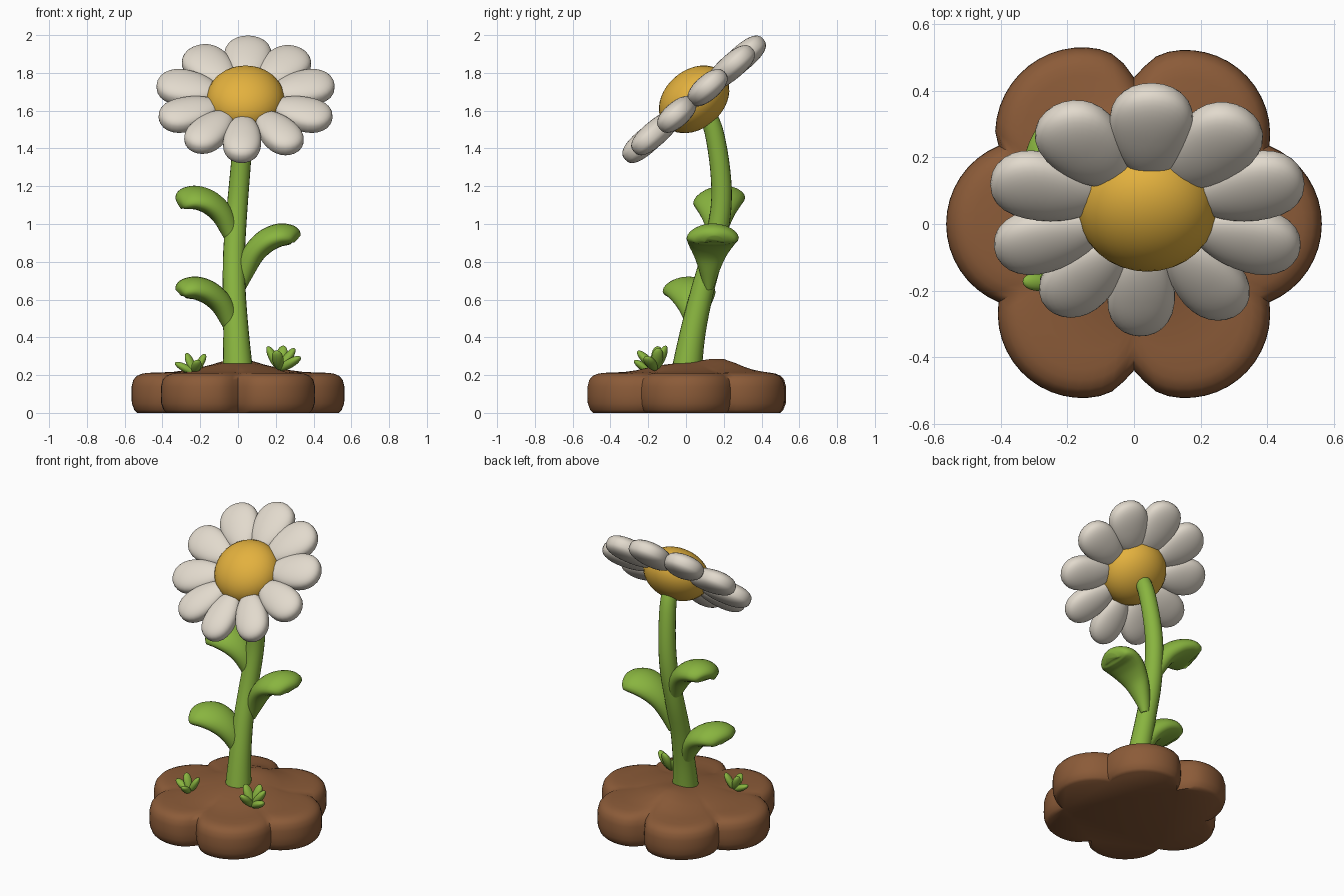
import bpy, bmesh, math
from mathutils import Vector, Matrix

if "Cube" in bpy.data.objects:
    bpy.data.objects.remove(bpy.data.objects["Cube"])


def material(name, rgb):
    m = bpy.data.materials.new(name)
    m.diffuse_color = (*rgb, 1)
    m.use_nodes = True
    m.node_tree.nodes["Principled BSDF"].inputs["Base Color"].default_value = m.diffuse_color
    return m


BROWN = material("soil brown", (0.26, 0.105, 0.04))
GREEN = material("leaf green", (0.25, 0.46, 0.05))
YELLOW = material("centre yellow", (0.77, 0.44, 0.048))
WHITE = material("petal white", (0.76, 0.70, 0.61))


def finish(name, bm, mat, angle=60):
    bmesh.ops.recalc_face_normals(bm, faces=bm.faces[:])
    me = bpy.data.meshes.new(name)
    bm.to_mesh(me)
    bm.free()
    me.materials.append(mat)
    ob = bpy.data.objects.new(name, me)
    bpy.context.collection.objects.link(ob)
    bpy.ops.object.select_all(action='DESELECT')
    ob.select_set(True)
    bpy.context.view_layer.objects.active = ob
    bpy.ops.object.shade_smooth_by_angle(angle=math.radians(angle))
    return ob


def loft(name, rings, mat, angle=60):
    """Skin a list of equal closed rings and cap both ends."""
    bm = bmesh.new()
    vs = [[bm.verts.new(p) for p in r] for r in rings]
    n = len(rings[0])
    for a, b in zip(vs, vs[1:]):
        for i in range(n):
            j = (i + 1) % n
            bm.faces.new((a[i], a[j], b[j], b[i]))
    bm.faces.new(vs[0])
    bm.faces.new(vs[-1])
    return finish(name, bm, mat, angle)


def smooth_path(pts, steps=4):
    """Catmull-Rom resampling of tuples of any length."""
    out = []
    for i in range(len(pts) - 1):
        p = [pts[max(0, min(len(pts) - 1, i + k))] for k in (-1, 0, 1, 2)]
        for s in range(steps):
            t = s / steps
            out.append(tuple(0.5 * (2 * b + (c - a) * t + (2 * a - 5 * b + 4 * c - d) * t * t
                                    + (3 * b - a - 3 * c + d) * t ** 3) for a, b, c, d in zip(*p)))
    return out + [pts[-1]]


def ellipsoid(name, mat, matrix, shape):
    """Unit sphere reshaped by a function, then placed."""
    bm = bmesh.new()
    bmesh.ops.create_uvsphere(bm, u_segments=28, v_segments=20, radius=1)
    for v in bm.verts:
        v.co = matrix @ Vector(shape(v.co))
    return finish(name, bm, mat, 80)


# soil base: six merged round lobes with a low mound on top
def lobe_ring(z, inset, scale=1.0):
    ring = []
    for lobe in range(6):
        for k in range(16):
            phi = math.radians(-30 + 60 * k / 16)
            th = math.radians(60 * lobe) + phi
            big = 0.008 if lobe == 2 and k else 0
            rad = 0.254 + big - inset
            r = 0.31 * math.cos(phi) + math.sqrt(rad ** 2 - (0.31 * math.sin(phi)) ** 2)
            r -= 0.03 * math.exp(-(math.cos(th) / 0.09) ** 2)   # deeper front and back notches
            r += (0.43 - r) * min(1, 2 * (1 - scale))           # creases fade into the round mound
            x, y = r * scale * math.cos(th), r * scale * math.sin(th)
            bump = 0.045 * math.exp(-((x / 0.15) ** 2 + ((y - 0.21) / 0.14) ** 2)) if z > 0.2 else 0
            ring.append((x, y, z + bump))
    return ring


profile = [(0, .03), (.015, .015), (.05, .002), (.09, 0), (.14, .001), (.175, .01), (.196, .028), (.207, .055), (.212, .085)]
rings = [lobe_ring(z, d) for z, d in profile]
rings += [lobe_ring(z, .085, s) for z, s in [(.214, .88), (.217, .76), (.226, .62), (.241, .46), (.253, .3), (.26, .16), (.263, .03)]]
loft("soil_base", rings, BROWN, 50)

# stem: tapered, gently curved tube (x, y, z, radius)
path = smooth_path([(0, 0, .2, .082), (-.01, .035, .42, .068), (-.02, .085, .64, .061), (-.02, .145, .86, .058),
                    (-.005, .185, 1.08, .055), (.012, .182, 1.28, .053), (.03, .145, 1.5, .05), (.04, .09, 1.62, .045)])
rings = []
for i, p in enumerate(path):
    t = Vector(path[min(i + 1, len(path) - 1)][:3]) - Vector(path[max(i - 1, 0)][:3])
    u = Vector((0, 1, 0)).cross(t).normalized()
    v = t.cross(u).normalized()
    rings.append([Vector(p[:3]) + p[3] * (u * math.cos(a) + v * math.sin(a))
                  for a in [2 * math.pi * k / 20 for k in range(20)]])
loft("stem", rings, GREEN)

# leaves: (outward, up, half width, half thickness), thick with drooping edges
LEAF = smooth_path([(.01, -.03, .025, .03), (.042, .065, .055, .05), (.085, .15, .09, .059), (.145, .207, .122, .063),
                    (.21, .234, .137, .062), (.26, .235, .132, .057), (.295, .225, .108, .046), (.312, .212, .05, .02)])


def leaf(name, side, z0, y0, y1, rise=0, roll=0):
    rings = []
    for i, (d, h, w, th) in enumerate(LEAF):
        a, b = LEAF[max(i - 1, 0)], LEAF[min(i + 1, len(LEAF) - 1)]
        t = Vector((b[0] - a[0], 0, b[1] - a[1])).normalized()
        nrm = Vector((-t.z, 0, t.x))
        f = d / .315
        c = Vector((d, y0 + (y1 - y0) * f, z0 + h + rise * f))
        ring = []
        for k in range(24):
            an = 2 * math.pi * k / 24
            p = c + Vector((0, w * math.cos(an), roll * f * math.cos(an)))
            p += nrm * (th * math.sin(an) - .022 * f * (math.cos(an) ** 2 - .3))
            ring.append((p.x * side, p.y, p.z))
        rings.append(ring)
    loft(name, rings, GREEN)


leaf("leaf_low_left", -1, .42, .055, 0)
leaf("leaf_high_left", -1, .90, .165, .18, 0, .02)
leaf("leaf_right", 1, .69, .12, .15, .015)

# flower head: disc and ten plump petals tilted towards the front
HEAD = Matrix.Translation((.04, .043, 1.66)) @ Matrix.Rotation(math.radians(41), 4, 'X')
ellipsoid("flower_centre", YELLOW, HEAD, lambda p: (p.x * .207, p.y * .207, p.z * .155))


def plump(v, power):
    return math.copysign(abs(v) ** power, v)


for i, ang in enumerate([88, 52, 16, -21, -57, -93, -126, -159, 164, 126]):
    half = .111 + .012 * math.sin(math.radians(ang))
    ellipsoid(f"petal_{i + 1}", WHITE, HEAD @ Matrix.Rotation(math.radians(ang), 4, 'Z'),
              lambda p: (.314 + .172 * plump(p.x, .93), p.y * half * (1 + .22 * p.x),
                         plump(p.z, .75) * .066 * (1 + .12 * p.x)))

# grass tufts: blades fanned out as (azimuth, lean)
for side, root, size, blades in [
        ("right", (.22, -.16, .23), 1.0, [(170, 28), (10, 36), (-25, 62), (-100, 45), (70, 25)]),
        ("left", (-.23, -.18, .21), .85, [(15, 30), (175, 62), (-80, 55), (150, 25)])]:
    for i, (az, lean) in enumerate(blades):
        m = (Matrix.Translation(root) @ Matrix.Rotation(math.radians(az), 4, 'Z')
             @ Matrix.Rotation(math.radians(lean), 4, 'Y') @ Matrix.Scale(size, 4))
        ellipsoid(f"grass_{side}_{i + 1}", GREEN, m,
                  lambda p: (p.x * .024, p.y * .03 * (1 + .2 * p.z), .068 + p.z * .07))
